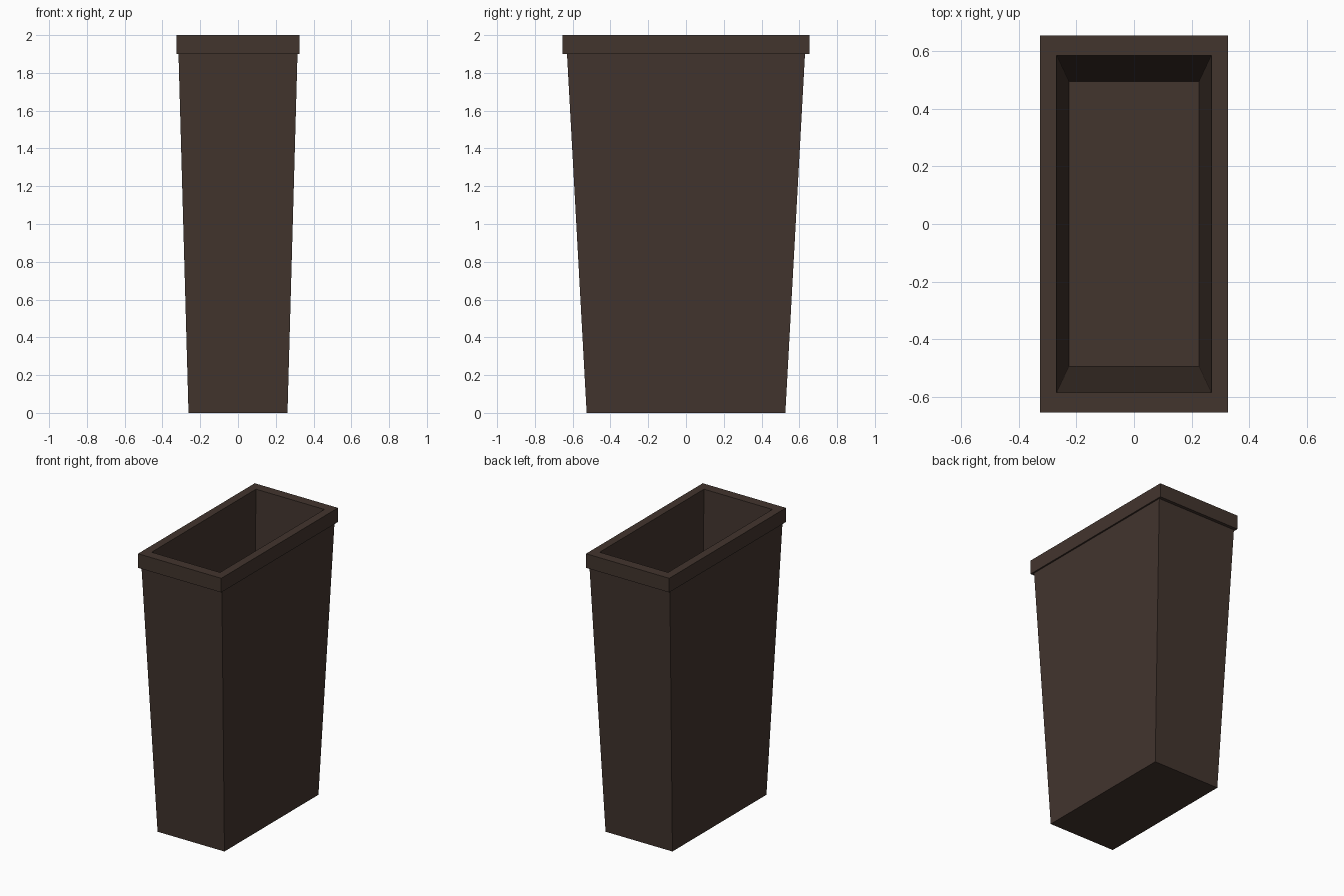
import bpy
import bmesh

cube = bpy.data.objects.get("Cube")
if cube:
    bpy.data.objects.remove(cube, do_unlink=True)

brown = bpy.data.materials.new("dark_brown")
brown.use_nodes = True
color = (0.055, 0.035, 0.027, 1)
brown.diffuse_color = color
brown.node_tree.nodes["Principled BSDF"].inputs["Base Color"].default_value = color


def ring(bm, half_x, half_y, z):
    """Rectangular loop of vertices at height z."""
    return [bm.verts.new((sx * half_x, sy * half_y, z))
            for sx, sy in ((-1, -1), (1, -1), (1, 1), (-1, 1))]


# Open bin: one profile lofted from the base, up over the rim and down inside
profile = [
    (0.262, 0.526, 0.0),    # base
    (0.315, 0.630, 1.9),    # top of tapered body
    (0.326, 0.653, 1.9),    # rim underside
    (0.326, 0.653, 2.0),    # rim top
    (0.268, 0.584, 2.0),    # opening
    (0.226, 0.494, 0.036),  # inner floor
]
bm = bmesh.new()
loops = [ring(bm, *p) for p in profile]
for low, high in zip(loops, loops[1:]):
    for i in range(4):
        j = (i + 1) % 4
        bm.faces.new((low[i], low[j], high[j], high[i]))
bm.faces.new(loops[0][::-1])
bm.faces.new(loops[-1])
bmesh.ops.recalc_face_normals(bm, faces=bm.faces)

mesh = bpy.data.meshes.new("bin")
bm.to_mesh(mesh)
bm.free()
mesh.materials.append(brown)
bpy.context.collection.objects.link(bpy.data.objects.new("bin", mesh))
